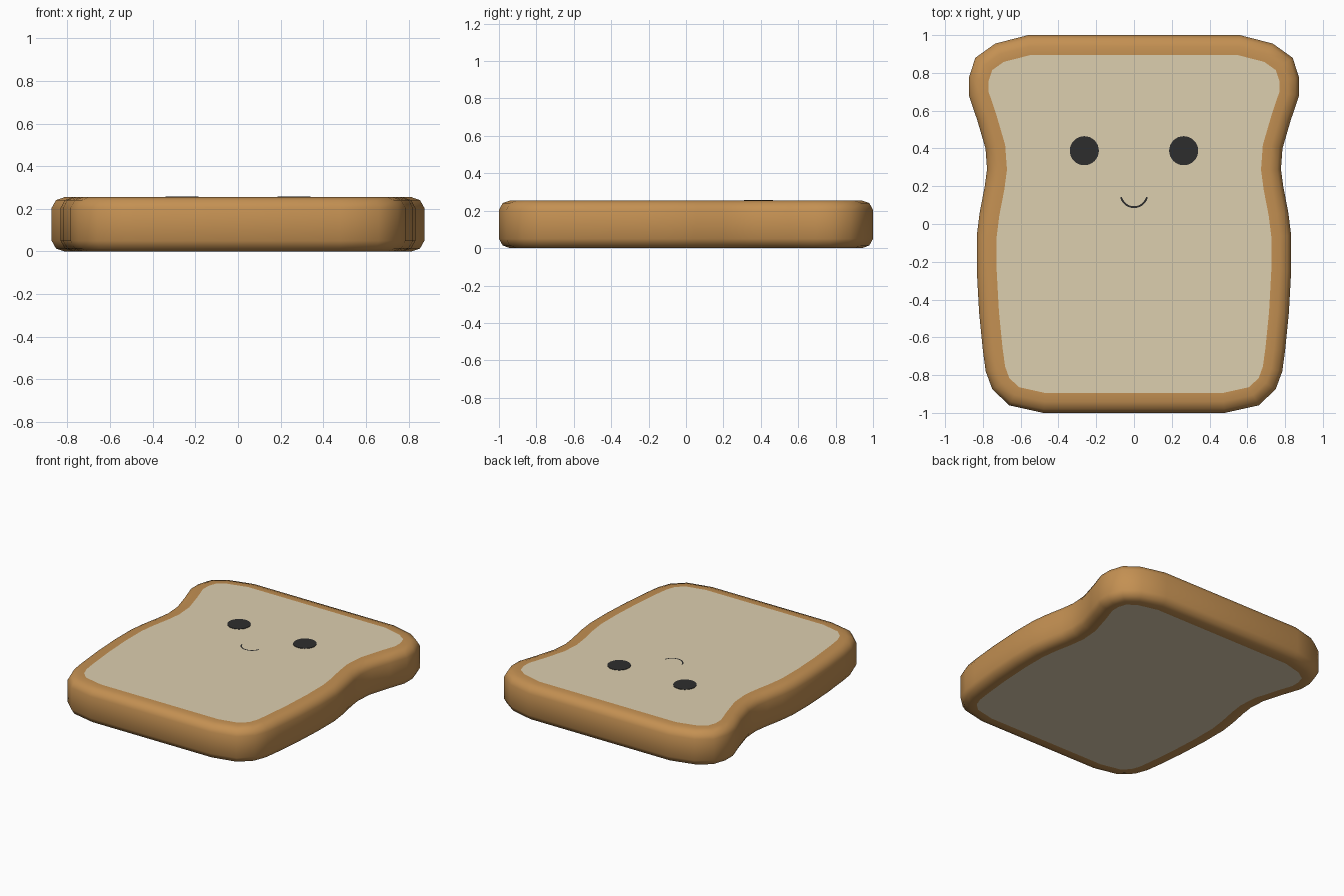
import bpy, bmesh, math
from mathutils import Vector

if "Cube" in bpy.data.objects:
    bpy.data.objects.remove(bpy.data.objects["Cube"])


def material(name, rgb):
    m = bpy.data.materials.new(name)
    m.diffuse_color = (*rgb, 1)
    m.use_nodes = True
    m.node_tree.nodes["Principled BSDF"].inputs["Base Color"].default_value = m.diffuse_color
    return m


crust = material("crust_brown", (0.55, 0.28, 0.085))
crumb = material("crumb_cream", (0.72, 0.62, 0.43))
dark = material("face_dark", (0.027, 0.027, 0.027))


def finish(name, bm, mats):
    bmesh.ops.recalc_face_normals(bm, faces=bm.faces[:])
    me = bpy.data.meshes.new(name)
    bm.to_mesh(me)
    bm.free()
    for m in mats:
        me.materials.append(m)
    ob = bpy.data.objects.new(name, me)
    bpy.context.collection.objects.link(ob)
    bpy.ops.object.select_all(action='DESELECT')
    ob.select_set(True)
    bpy.context.view_layer.objects.active = ob
    bpy.ops.object.shade_smooth_by_angle(angle=math.radians(50))
    return ob


# Bread slice: right half of the outline, bottom to top, then mirrored
half = [(0.48, -1.0), (0.66, -0.96), (0.75, -0.875), (0.785, -0.78),
        (0.80, -0.67), (0.82, -0.47), (0.832, -0.25), (0.832, -0.06),
        (0.817, 0.06), (0.79, 0.2), (0.778, 0.29), (0.786, 0.4),
        (0.83, 0.55), (0.874, 0.68), (0.874, 0.775), (0.84, 0.88),
        (0.735, 0.955), (0.56, 1.0)]
outline = [Vector(p) for p in half] + [Vector((-x, y)) for x, y in reversed(half)]
n = len(outline)


def inset(d):
    """Move the outline inwards by d along its corner mitres."""
    pts = []
    for i, p in enumerate(outline):
        a = (p - outline[i - 1]).normalized()
        b = (outline[(i + 1) % n] - p).normalized()
        na, nb = Vector((-a.y, a.x)), Vector((-b.y, b.x))
        pts.append(p + (na + nb) * d / (1 + na.dot(nb)))
    return pts


# Rounded crust section as (inset, height), ending at the crumb border
section = [(0.105, 0.0), (0.06, 0.0), (0.02, 0.014), (0.0, 0.05),
           (0.0, 0.205), (0.02, 0.241), (0.06, 0.255), (0.105, 0.255)]
bm = bmesh.new()
rings = [[bm.verts.new((p.x, p.y, z)) for p in inset(d)] for d, z in section]
for lo, hi in zip(rings, rings[1:]):
    for i in range(n):
        j = (i + 1) % n
        bm.faces.new((lo[i], lo[j], hi[j], hi[i]))
for ring in (rings[0], rings[-1]):
    bm.faces.new(ring).material_index = 1
finish("bread_slice", bm, [crust, crumb])


# Eyes: thin round plates
for side, sx in (("left", -1), ("right", 1)):
    bm = bmesh.new()
    bmesh.ops.create_cone(bm, cap_ends=True, segments=32, radius1=0.077,
                          radius2=0.077, depth=0.006)
    bmesh.ops.translate(bm, verts=bm.verts[:], vec=(sx * 0.263, 0.388, 0.255))
    finish(side + "_eye", bm, [dark])

# Smile: very thin curved strip
bm = bmesh.new()
prev = None
for k in range(13):
    a = math.radians(195 + 150 * k / 12)
    pair = [bm.verts.new((r * math.cos(a), 0.16 + r * math.sin(a), 0.2565))
            for r in (0.066, 0.076)]
    if prev:
        bm.faces.new((prev[0], prev[1], pair[1], pair[0]))
    prev = pair
finish("smile", bm, [dark])
